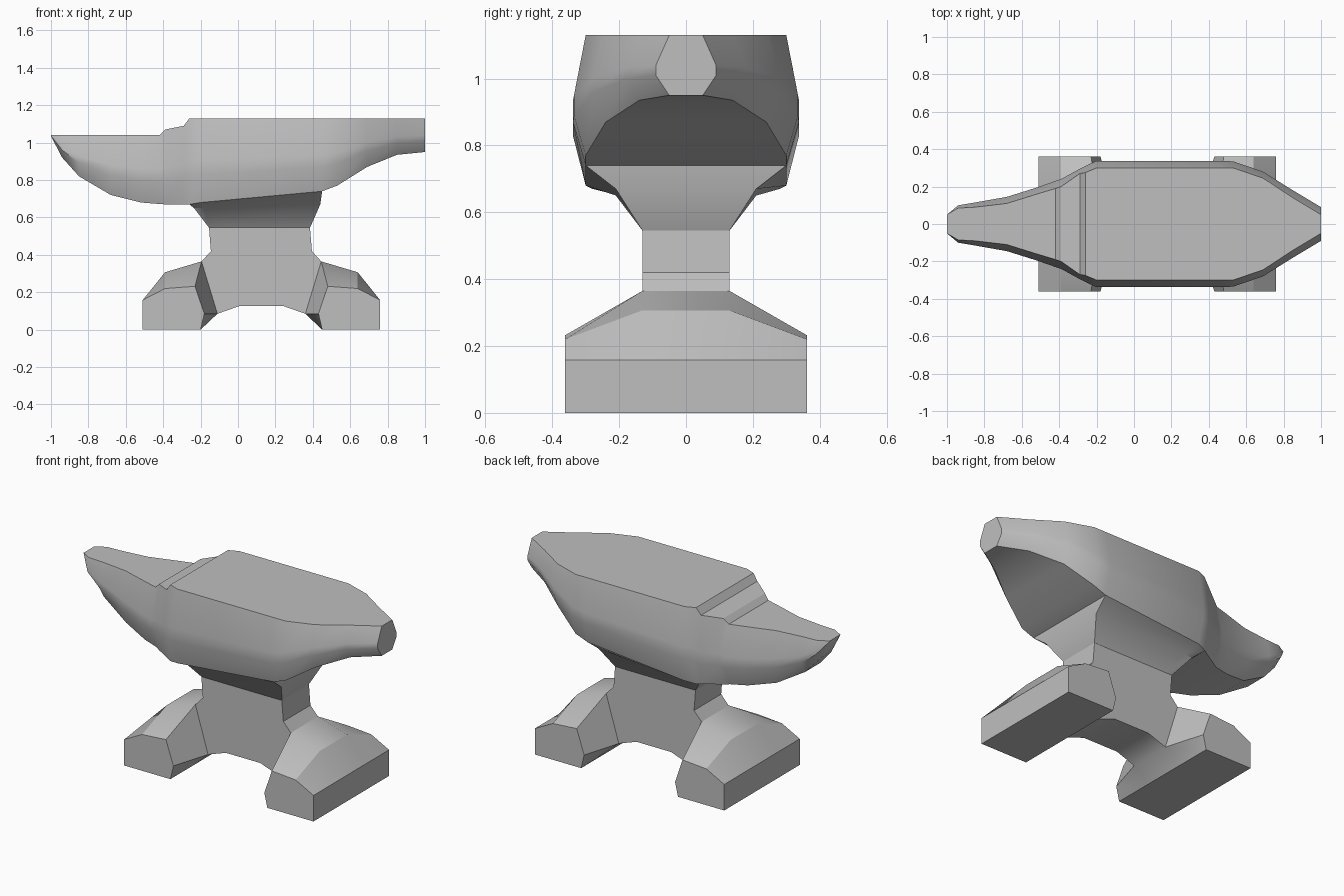
import bpy
import bmesh
from math import radians

if "Cube" in bpy.data.objects:
    bpy.data.objects.remove(bpy.data.objects["Cube"], do_unlink=True)

steel = bpy.data.materials.new("steel grey")
steel.use_nodes = True
grey = (0.52, 0.52, 0.52, 1)
steel.diffuse_color = grey
steel.node_tree.nodes["Principled BSDF"].inputs["Base Color"].default_value = grey


def loft(bm, rings, caps=True, skip=lambda i, j: False):
    """Bridge equal-length closed rings, leaving out the skipped sides."""
    loops = [[bm.verts.new(p) for p in ring] for ring in rings]
    n = len(loops[0])
    for i, (a, b) in enumerate(zip(loops, loops[1:])):
        for j in range(n):
            k = (j + 1) % n
            if not skip(i, j):
                bm.faces.new((a[j], a[k], b[k], b[j]))
    if caps:
        bm.faces.new(loops[0])
        bm.faces.new(loops[-1])


def finish(bm, name):
    bmesh.ops.remove_doubles(bm, verts=bm.verts, dist=0.0005)
    bmesh.ops.recalc_face_normals(bm, faces=bm.faces)
    mesh = bpy.data.meshes.new(name)
    bm.to_mesh(mesh)
    bm.free()
    mesh.materials.append(steel)
    obj = bpy.data.objects.new(name, mesh)
    bpy.context.collection.objects.link(obj)
    bpy.ops.object.select_all(action="DESELECT")
    obj.select_set(True)
    bpy.context.view_layer.objects.active = obj
    bpy.ops.object.shade_smooth_by_angle(angle=radians(30))


# Horn, step, face and heel: x, top z, top / widest half width, bottom z, bottom half width
sections = [
    (-1, 1.04, .05, .05, 1.035, .045),
    (-.94, 1.04, .085, .10, .92, .05),
    (-.85, 1.04, .09, .115, .82, .07),
    (-.68, 1.04, .11, .145, .72, .10),
    (-.52, 1.04, .16, .195, .68, .15),
    (-.42, 1.04, .19, .23, .672, .18),
    (-.39, 1.07, .20, .24, .67, .20),
    (-.29, 1.09, .27, .295, .67, .26),
    (-.26, 1.13, .275, .31, .67, .28),
    (-.2, 1.13, .30, .338, .68, .30),
    (.45, 1.13, .30, .338, .74, .30),
    (.53, 1.13, .30, .335, .77, .30),
    (.69, 1.13, .245, .28, .87, .24),
    (.85, 1.13, .14, .18, .935, .14),
    (1, 1.13, .05, .09, .95, .05),
]


def body_ring(x, tz, tw, mw, bz, bw):
    h = tz - bz
    half = [(tw, tz), (mw, bz + h * .5), (mw, bz + h * .33), (bw, bz)]
    return [(x, y, z) for y, z in half] + [(x, -y, z) for y, z in reversed(half)]


bm = bmesh.new()
loft(bm, [body_ring(*s) for s in sections],
     skip=lambda i, j: j == 3 and -.27 < sections[i][0] < .4)

# Flared neck under the body, as (x, z, half width)
neck = [
    [(-.26, .67, .28), (-.2, .68, .30), (.45, .74, .30)],
    [(-.235, .65, .20), (-.18, .65, .21), (.44, .67, .21)],
    [(-.155, .545, .13), (-.1, .545, .13), (.385, .545, .13)],
]
loft(bm, [[(x, w, z) for x, z, w in r] + [(x, -w, z) for x, z, w in reversed(r)]
          for r in neck], caps=False)
finish(bm, "anvil_top")

# Waist plate with the arch beneath it
bm = bmesh.new()
waist = [(-.155, .545), (-.145, .42), (-.195, .365), (-.11, .085), (.01, .127),
         (.24, .127), (.36, .085), (.445, .365), (.395, .42), (.385, .545)]
loft(bm, [[(x, y, z) for x, z in waist] for y in (-.13, .13)],
     skip=lambda i, j: j in (2, 6, 9))

# Two feet, mirrored about the waist centre, thinning toward their ends
inner = [(-.51, 0), (-.51, .158), (-.39, .307), (-.195, .365), (-.11, .085), (-.2, 0)]
outer = [(-.51, 0), (-.51, .158), (-.39, .22), (-.23, .232), (-.18, .085), (-.2, 0)]
centre = .125
for side in (1, -1):
    rings = [[(centre + side * (x - centre), y, z) for x, z in shape]
             for y, shape in ((-.362, outer), (-.13, inner), (.13, inner), (.362, outer))]
    loft(bm, rings, skip=lambda i, j: i == 1 and j == 3)
finish(bm, "anvil_base")
